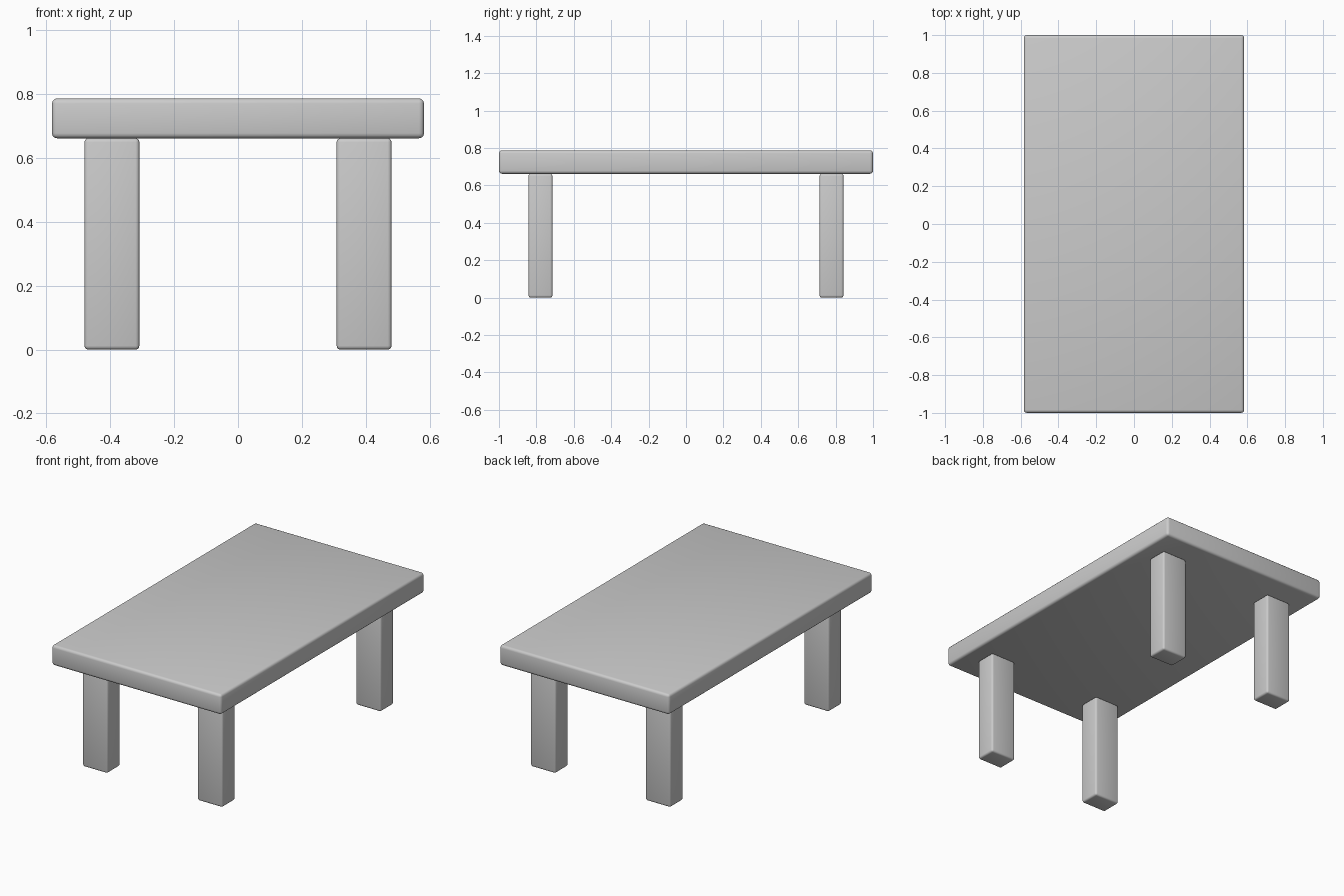
import bpy

if "Cube" in bpy.data.objects:
    bpy.data.objects.remove(bpy.data.objects["Cube"])


def rounded_box(name, lo, hi, radius):
    """Box between two corners with softly rounded edges."""
    centre = [(a + b) / 2 for a, b in zip(lo, hi)]
    size = [b - a for a, b in zip(lo, hi)]
    bpy.ops.mesh.primitive_cube_add(size=1, location=centre)
    ob = bpy.context.object
    ob.name = name
    ob.scale = size
    bpy.ops.object.transform_apply(location=False, rotation=False, scale=True)
    bevel = ob.modifiers.new("rounded_edges", 'BEVEL')
    bevel.width = radius
    bevel.segments = 3
    bpy.ops.object.shade_smooth()
    return ob


# Thick rectangular top
rounded_box("table_top", (-0.583, -1.0, 0.662), (0.583, 1.0, 0.787), 0.016)

# Four rectangular legs, inset from the corners
for side, sx in (("left", -1), ("right", 1)):
    for end, sy in (("front", -1), ("back", 1)):
        x, y = sx * 0.395, sy * 0.778
        rounded_box(f"{end}_{side}_leg",
                    (x - 0.086, y - 0.064, 0.0),
                    (x + 0.086, y + 0.064, 0.662), 0.012)
